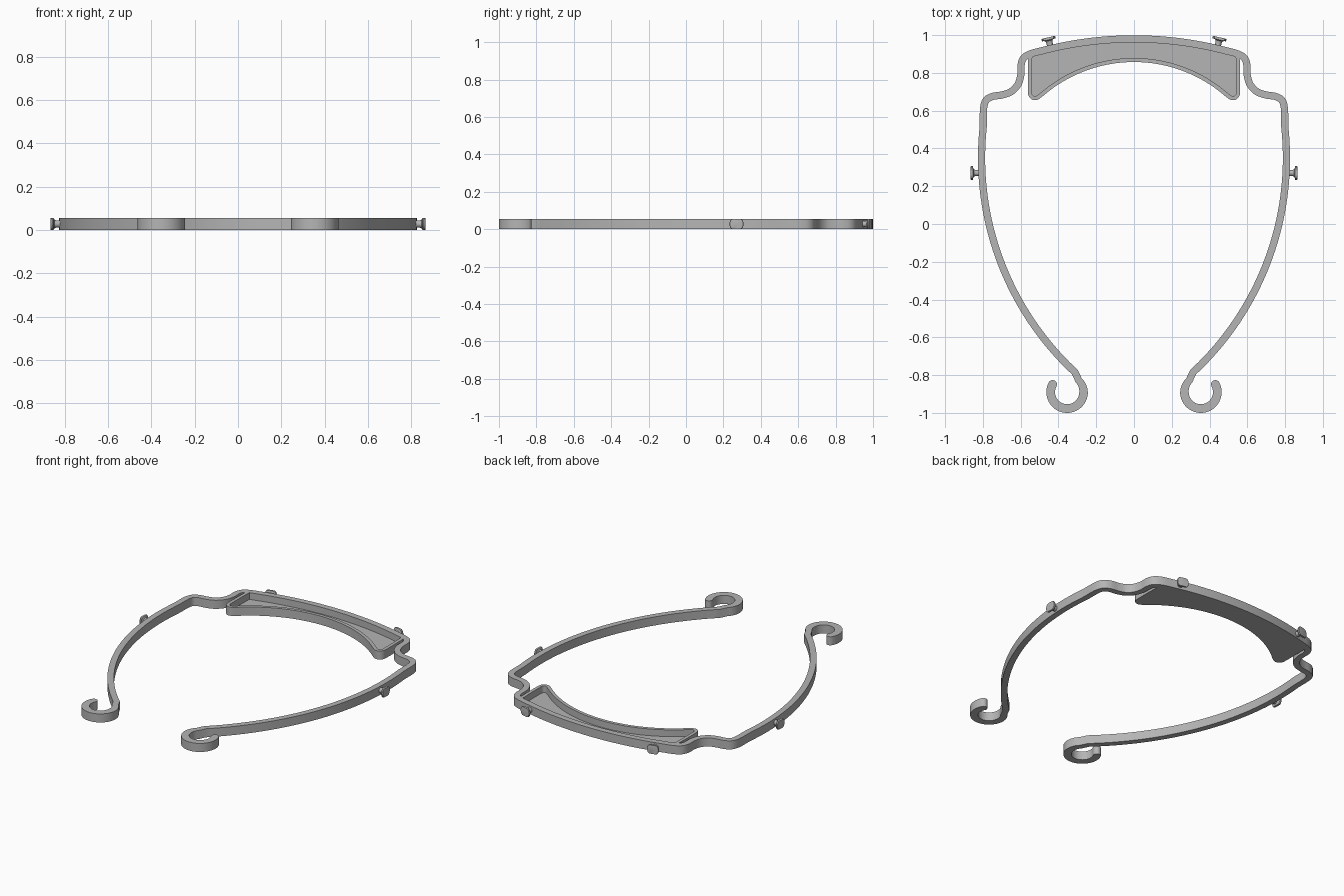
import bpy, bmesh, math
from mathutils import Vector, Matrix

if "Cube" in bpy.data.objects:
    bpy.data.objects.remove(bpy.data.objects["Cube"])

HEIGHT = 0.055
BAND_W = 0.038
HOOK_W = 0.046

grey = bpy.data.materials.new("plain grey plastic")
grey.use_nodes = True
colour = (0.46, 0.46, 0.46, 1)
grey.diffuse_color = colour
grey.node_tree.nodes["Principled BSDF"].inputs["Base Color"].default_value = colour


def finish(name, bm):
    bmesh.ops.remove_doubles(bm, verts=bm.verts, dist=1e-5)
    bmesh.ops.recalc_face_normals(bm, faces=bm.faces)
    mesh = bpy.data.meshes.new(name)
    bm.to_mesh(mesh)
    bm.free()
    mesh.materials.append(grey)
    obj = bpy.data.objects.new(name, mesh)
    bpy.context.collection.objects.link(obj)
    bpy.ops.object.select_all(action='DESELECT')
    obj.select_set(True)
    bpy.context.view_layer.objects.active = obj
    bpy.ops.object.shade_smooth_by_angle(angle=math.radians(30))
    return obj


def arc(cx, cy, r, a0, a1, n):
    angles = [math.radians(a0 + (a1 - a0) * i / n) for i in range(n + 1)]
    return [Vector((cx + r * math.cos(a), cy + r * math.sin(a))) for a in angles]


def smooth(points, steps=6):
    # Catmull-Rom curve through the points
    p = [Vector(q) for q in points]
    p = [2 * p[0] - p[1]] + p + [2 * p[-1] - p[-2]]
    out = []
    for a, b, c, d in zip(p, p[1:], p[2:], p[3:]):
        for i in range(steps):
            t = i / steps
            out.append(0.5 * (2 * b + (c - a) * t + (2 * a - 5 * b + 4 * c - d) * t * t
                              + (3 * b - a - 3 * c + d) * t ** 3))
    return out + [p[-2]]


def mirrored(half):
    # half runs from the centre line outwards
    return [Vector((-q.x, q.y)) for q in reversed(half[1:])] + half


def extrude_faces(bm, faces, height):
    res = bmesh.ops.extrude_face_region(bm, geom=faces)
    moved = [v for v in res["geom"] if isinstance(v, bmesh.types.BMVert)]
    bmesh.ops.translate(bm, verts=moved, vec=(0, 0, height))


def ribbon(name, path, widths, round_ends):
    # flat strip along the path, raised to full height
    bm = bmesh.new()
    rows = []
    for i, q in enumerate(path):
        t = (path[min(i + 1, len(path) - 1)] - path[max(i - 1, 0)]).normalized()
        n = Vector((-t.y, t.x)) * widths[i] / 2
        rows.append([bm.verts.new((*(q + n), 0)), bm.verts.new((*(q - n), 0))])
    for a, b in zip(rows, rows[1:]):
        bm.faces.new((a[0], a[1], b[1], b[0]))
    if round_ends:
        for row, q, inner in ((rows[0], path[0], path[1]), (rows[-1], path[-1], path[-2])):
            out = (q - inner).normalized()
            side = row[0].co.xy - q
            cap = []
            for i in range(1, 10):
                a = math.pi * i / 10
                p = q + side * math.cos(a) + out * side.length * math.sin(a)
                cap.append(bm.verts.new((*p, 0)))
            bm.faces.new([row[0]] + cap + [row[1]])
    bmesh.ops.recalc_face_normals(bm, faces=bm.faces)
    extrude_faces(bm, bm.faces[:], HEIGHT)
    return finish(name, bm)


# Head band: brow arc, stepped shoulder, long side arm and end hook
FRONT_R, FRONT_Y = 1.92, -0.94
brow = arc(0, FRONT_Y, FRONT_R, 90, 75.3, 24)
shoulder = smooth([brow[-1], (.545, .902), (.583, .88), (.597, .845), (.599, .79),
                   (.615, .738), (.652, .70), (.70, .683), (.75, .675),
                   (.783, .655), (.796, .615), (.798, .55)])
arm = arc(-.743, .35, 1.55, 6, -47, 50)
hook = arc(.354, -.89, .087, 136, 388, 40)
half = brow + shoulder[1:] + arm + hook
half_w = [BAND_W] * (len(half) - len(hook)) + [
    min(HOOK_W, BAND_W + 0.001 * i) for i in range(len(hook))]
ribbon("head_band", mirrored(half), half_w[:0:-1] + half_w, True)

# Brow tray: curved rear wall with rounded corners and short side walls
rear = arc(0, .123, .745, 90, 49.5, 30)
corner = smooth([rear[-1], (.512, .669), (.532, .667), (.548, .682),
                 (.551, .71), (.551, .80), (.549, .885)])
wall = mirrored(rear + corner[1:])
ribbon("tray_wall", wall, [0.021] * len(wall), False)

# Thin tray floor under the cavity
bm = bmesh.new()
front_edge = arc(0, FRONT_Y, FRONT_R, 73.5, 106.5, 40)
floor = bm.faces.new([bm.verts.new((*q, 0)) for q in wall + front_edge])
extrude_faces(bm, [floor], 0.012)
finish("tray_floor", bm)


def peg(name, x, y, angle):
    # mushroom button turned around its axis, trimmed flat to the band height
    profile = [(-.01, .018), (.012, .016), (.022, .019), (.026, .026), (.027, .036),
               (.033, .038), (.039, .036), (.040, .030), (.040, 0)]
    bm = bmesh.new()
    n = 32
    rings = [[bm.verts.new((d, r * math.cos(math.tau * k / n), r * math.sin(math.tau * k / n)))
              for k in range(n)] for d, r in profile[:-1]]
    for a, b in zip(rings, rings[1:]):
        for k in range(n):
            m = (k + 1) % n
            bm.faces.new((a[k], a[m], b[m], b[k]))
    bm.faces.new(rings[0])
    bm.faces.new(rings[-1])
    for v in bm.verts:
        v.co.z = max(0, min(HEIGHT, v.co.z + HEIGHT / 2))
    bm.transform(Matrix.Translation((x, y, 0)) @ Matrix.Rotation(angle, 4, 'Z'))
    finish(name, bm)


# Four mounting pegs
for label, s in (("left", 1), ("right", -1)):
    tilt = math.radians(13.3) * s
    peg("front_peg_" + label, .445 * s, .949, math.pi / 2 - tilt)
    peg("side_peg_" + label, .825 * s, .27, 0 if s > 0 else math.pi)
